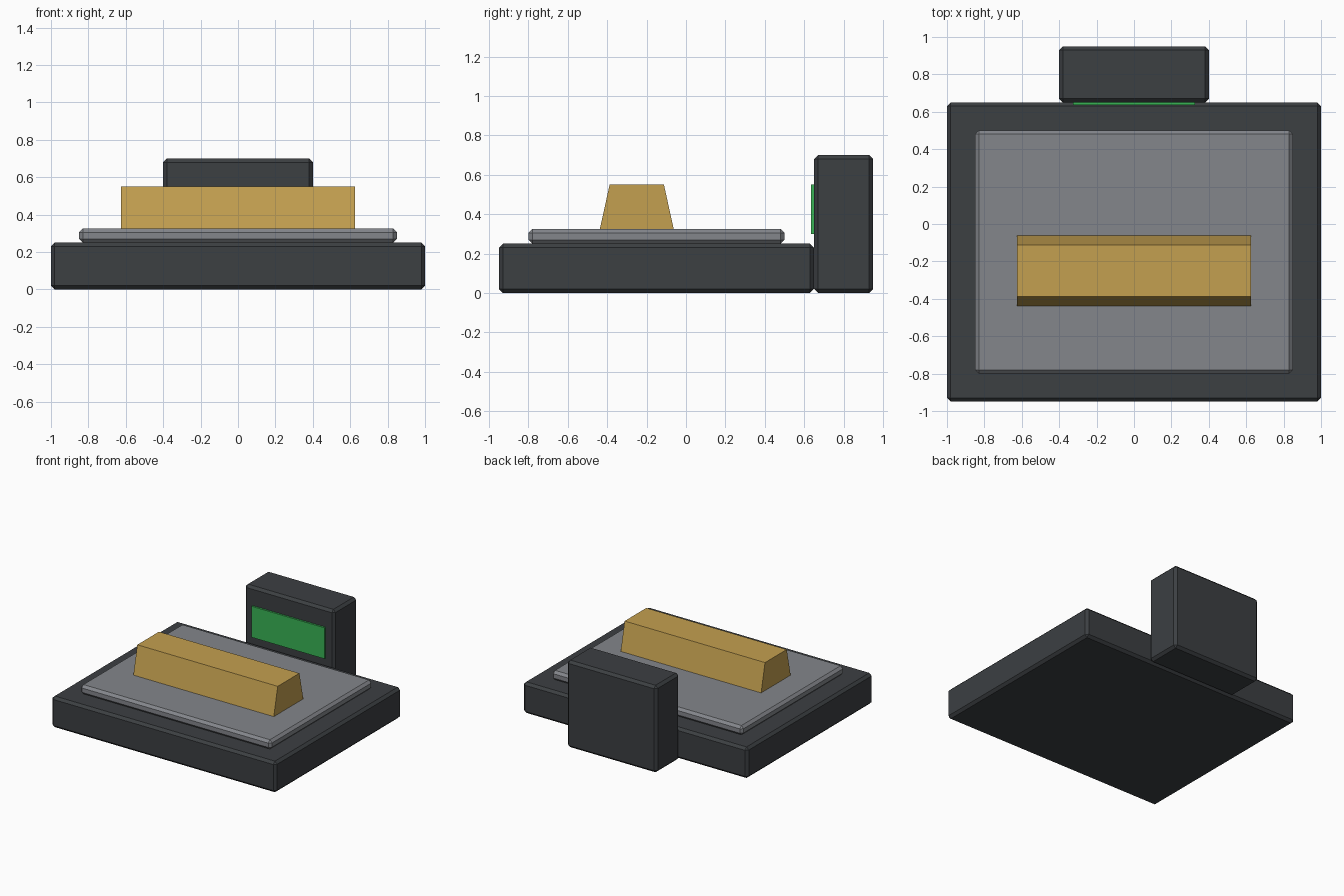
import bpy
import bmesh

if "Cube" in bpy.data.objects:
    bpy.data.objects.remove(bpy.data.objects["Cube"])


def colour(name, rgb):
    mat = bpy.data.materials.new(name)
    mat.diffuse_color = (*rgb, 1)
    mat.use_nodes = True
    mat.node_tree.nodes["Principled BSDF"].inputs["Base Color"].default_value = mat.diffuse_color
    return mat


def block(name, low, high, mat, bevel=0.0, top_taper=1.0):
    """Box between two corners; top_taper narrows the top face along y."""
    size = [h - l for l, h in zip(low, high)]
    bm = bmesh.new()
    bmesh.ops.create_cube(bm, size=1)
    for v in bm.verts:
        if v.co.z > 0:
            v.co.y *= top_taper
        v.co = [c * s for c, s in zip(v.co, size)]
    mesh = bpy.data.meshes.new(name)
    bm.to_mesh(mesh)
    bm.free()
    mesh.materials.append(mat)
    obj = bpy.data.objects.new(name, mesh)
    obj.location = [(l + h) / 2 for l, h in zip(low, high)]
    bpy.context.collection.objects.link(obj)
    if bevel:
        mod = obj.modifiers.new("edge_chamfer", "BEVEL")
        mod.width = bevel
        mod.segments = 1
    return obj


dark = colour("dark_casing", (0.045, 0.05, 0.055))
steel = colour("steel", (0.23, 0.24, 0.26))
gold = colour("gold", (0.55, 0.35, 0.08))
green = colour("green_screen", (0.04, 0.45, 0.09))

# Scale body and weighing plate
block("base", (-1, -0.95, 0), (1, 0.65, 0.25), dark, 0.02)
block("weighing_plate", (-0.85, -0.80, 0.25), (0.85, 0.50, 0.325), steel, 0.02)

# Upright display at the back with its screen facing forward
block("display_housing", (-0.4, 0.65, 0), (0.4, 0.95, 0.70), dark, 0.02)
block("display_screen", (-0.325, 0.635, 0.30), (0.325, 0.665, 0.55), green)

# Bar with sloped long sides resting on the plate
block("gold_bar", (-0.625, -0.4375, 0.325), (0.625, -0.0625, 0.55), gold,
      top_taper=0.735)
